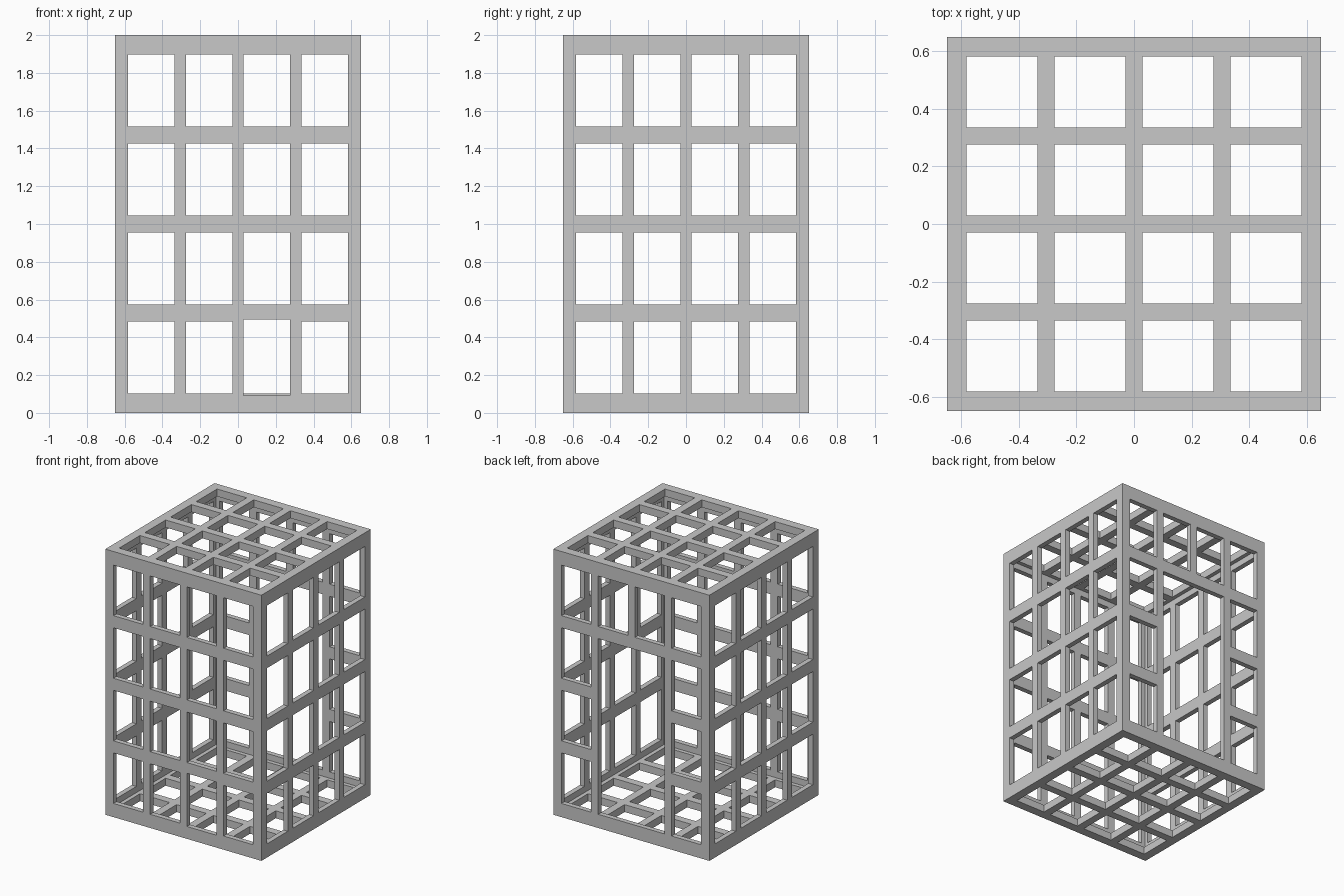
import bpy, bmesh, math
from itertools import product

cube = bpy.data.objects.get("Cube")
if cube:
    bpy.data.objects.remove(cube, do_unlink=True)

HALF = 0.65       # half width of the cage
HEIGHT = 2.0
CELLS = 4         # openings along each side
LAST = 2 * CELLS + 2  # index of the outer skin slot on the far side
GAPS = range(2, LAST, 2)


def bar_lines(low, high, skin, lip, bar):
    """Slot edges: wall skin, border lip, then gaps and bars in turn."""
    border = skin + lip
    gap = (high - low - 2 * border - (CELLS - 1) * bar) / CELLS
    lines, pos = [low, low + skin], low + border
    for _ in range(CELLS):
        lines += [pos, pos + gap]
        pos += gap + bar
    return lines + [high - skin, high]


def solid(cell):
    """Only the thin outer skin is filled, apart from the square openings."""
    if min(cell) < 0 or max(cell) > LAST:
        return False
    if not any(c in (0, LAST) for c in cell):
        return False
    # doorway in the back: two cells wide, three cells high
    x, y, z = cell
    if y == LAST and 4 <= x <= 6 and 2 <= z <= 6:
        return False
    return sum(c in GAPS for c in cell) < 2


# cage of flat crossing bars, built as one closed skin
across = bar_lines(-HALF, HALF, 0.038, 0.03, 0.059)
lines = (across, across, bar_lines(0, HEIGHT, 0.056, 0.047, 0.091))
bm = bmesh.new()
verts = {}


def corner(key):
    if key not in verts:
        point = [lines[a][key[a]] for a in range(3)]
        # one low front opening is slightly taller than the rest
        if key[1] < 2 and key[0] in (6, 7) and key[2] in (2, 3):
            point[2] += 0.01 if key[2] == 3 else -0.01
        verts[key] = bm.verts.new(point)
    return verts[key]


for cell in filter(solid, product(range(LAST + 1), repeat=3)):
    for axis, side in product(range(3), (0, 1)):
        beyond = list(cell)
        beyond[axis] += 2 * side - 1
        if solid(tuple(beyond)):
            continue
        u, v = (axis + 1) % 3, (axis + 2) % 3
        quad = []
        for du, dv in ((0, 0), (1, 0), (1, 1), (0, 1)):
            key = list(cell)
            key[axis] += side
            key[u] += du
            key[v] += dv
            quad.append(corner(tuple(key)))
        bm.faces.new(quad if side else quad[::-1])

# merge the flat runs into long clean faces
bmesh.ops.dissolve_limit(bm, angle_limit=math.radians(1),
                         verts=bm.verts[:], edges=bm.edges[:])

mesh = bpy.data.meshes.new("cage_frame")
bm.to_mesh(mesh)
bm.free()
cage = bpy.data.objects.new("cage_frame", mesh)
bpy.context.collection.objects.link(cage)

# plain grey paint
grey = bpy.data.materials.new("light_grey")
grey.use_nodes = True
colour = (0.58, 0.58, 0.58, 1)
grey.diffuse_color = colour
grey.node_tree.nodes["Principled BSDF"].inputs["Base Color"].default_value = colour
mesh.materials.append(grey)
